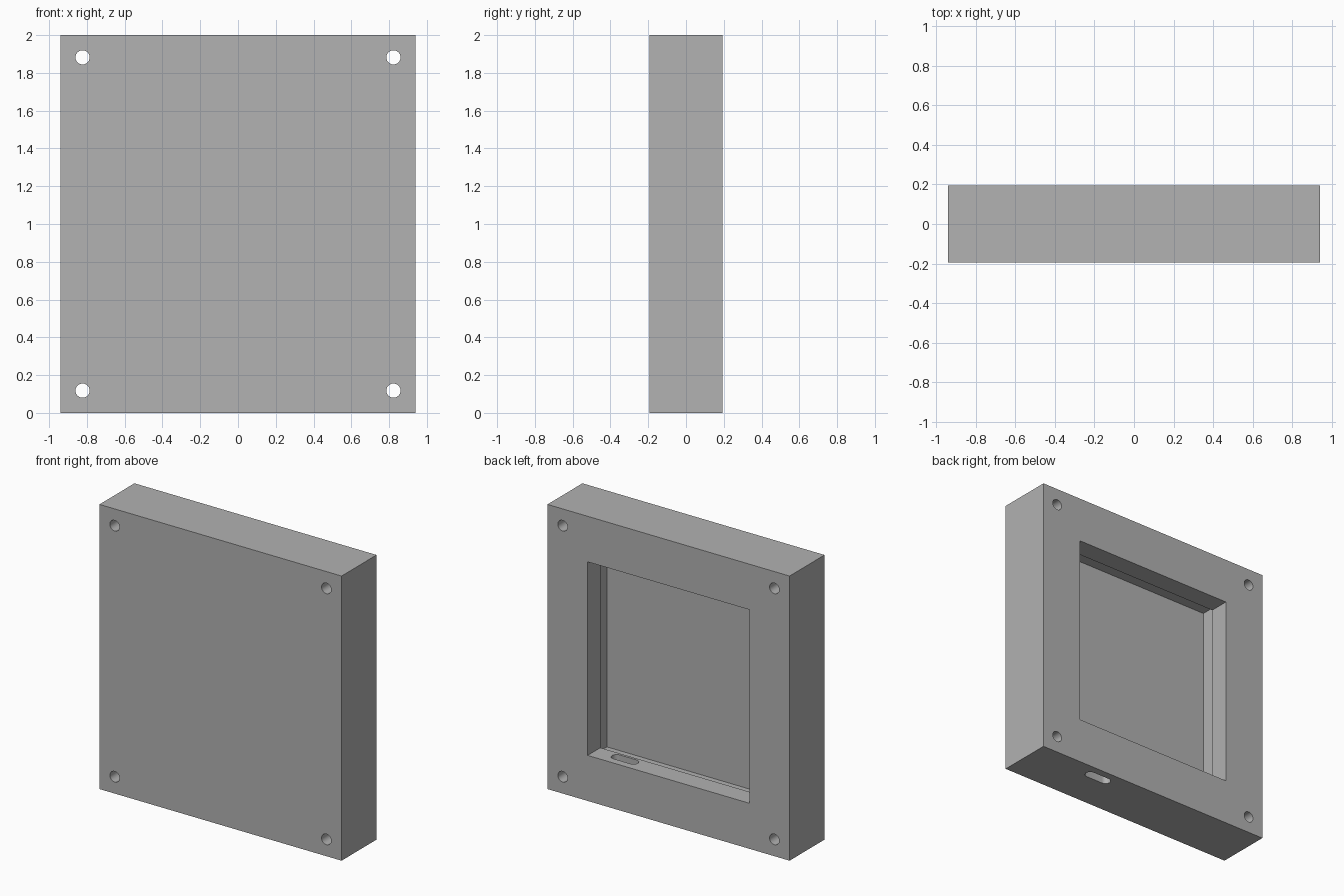
import bpy
from math import pi

cube = bpy.data.objects.get("Cube")
if cube:
    bpy.data.objects.remove(cube, do_unlink=True)

# Overall sizes
W, D, H = 1.882, 0.388, 2.0
BACK = D / 2
LIP = 0.141      # depth of the narrow opening
DEPTH = 0.324    # depth of the whole pocket

grey = bpy.data.materials.new("plain grey")
grey.use_nodes = True
colour = (0.445, 0.445, 0.445, 1)
grey.diffuse_color = colour
grey.node_tree.nodes["Principled BSDF"].inputs["Base Color"].default_value = colour


def box(name, size, centre):
    bpy.ops.mesh.primitive_cube_add(size=1, location=centre)
    ob = bpy.context.object
    ob.name = name
    ob.scale = size
    bpy.ops.object.transform_apply(location=True, rotation=True, scale=True)
    ob.data.materials.append(grey)
    return ob


def cylinder(name, radius, depth, centre, rotation=(0, 0, 0)):
    bpy.ops.mesh.primitive_cylinder_add(vertices=32, radius=radius, depth=depth,
                                        location=centre, rotation=rotation)
    ob = bpy.context.object
    ob.name = name
    bpy.ops.object.transform_apply(location=True, rotation=True, scale=True)
    ob.data.materials.append(grey)
    return ob


def cut(target, cutter):
    cutter.hide_render = True
    mod = target.modifiers.new("cut", 'BOOLEAN')
    mod.operation = 'DIFFERENCE'
    mod.solver = 'EXACT'
    mod.object = cutter
    bpy.ops.object.select_all(action='DESELECT')
    bpy.context.view_layer.objects.active = target
    target.select_set(True)
    bpy.ops.object.modifier_apply(modifier=mod.name)
    bpy.data.objects.remove(cutter, do_unlink=True)


# Solid block of the case
case = box("case_body", (W, D, H), (0, 0, H / 2))

# Wide inner pocket, hidden behind the lip
cut(case, box("pocket_cutter", (1.412, DEPTH - LIP, 1.529),
              (0, BACK - (LIP + DEPTH) / 2, H / 2)))

# Narrower opening through the back lip
cut(case, box("opening_cutter", (1.257, LIP + 0.11, 1.36),
              (0, BACK - LIP / 2 + 0.045, H / 2)))

# Screw holes in the four corners
for x in (-0.823, 0.823):
    for z in (0.118, H - 0.118):
        cut(case, cylinder("hole_cutter", 0.0376, 1, (x, 0, z), (pi / 2, 0, 0)))

# Rounded cable slot through the bottom wall
SLOT_X, SLOT_Y, SLOT_R, SLOT_HALF = 0.4, BACK - 0.088, 0.035, 0.065
cut(case, box("slot_cutter", (2 * SLOT_HALF, 2 * SLOT_R, 0.6), (SLOT_X, SLOT_Y, 0.15)))
for side in (-1, 1):
    cut(case, cylinder("slot_end_cutter", SLOT_R, 0.6,
                       (SLOT_X + side * SLOT_HALF, SLOT_Y, 0.15)))

# Smooth hole walls, sharp edges elsewhere
bpy.context.view_layer.objects.active = case
case.select_set(True)
bpy.ops.object.shade_smooth_by_angle(angle=pi / 6)
